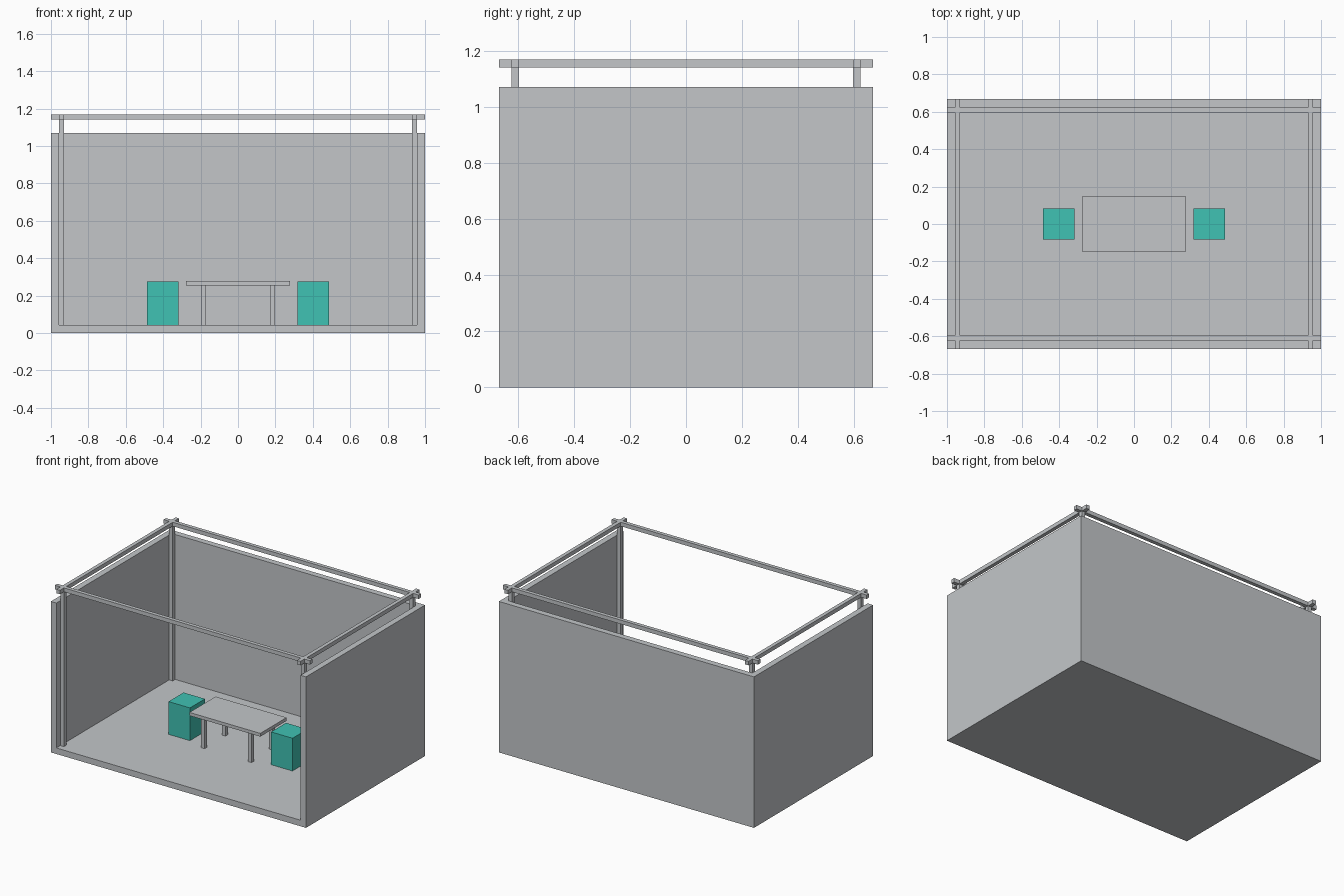
import bpy

if "Cube" in bpy.data.objects:
    bpy.data.objects.remove(bpy.data.objects["Cube"])


def material(name, rgb):
    m = bpy.data.materials.new(name)
    m.diffuse_color = (*rgb, 1.0)
    m.use_nodes = True
    m.node_tree.nodes["Principled BSDF"].inputs["Base Color"].default_value = m.diffuse_color
    return m


GREY = material("light_grey", (0.546, 0.565, 0.584))
TEAL = material("teal", (0.051, 0.539, 0.451))


def box(name, lo, hi, mat=GREY):
    """Axis-aligned box between two corners."""
    bpy.ops.mesh.primitive_cube_add(size=1, location=[(a + b) / 2 for a, b in zip(lo, hi)])
    ob = bpy.context.object
    ob.name = name
    ob.scale = [b - a for a, b in zip(lo, hi)]
    bpy.ops.object.transform_apply(location=False, rotation=False, scale=True)
    ob.data.materials.append(mat)
    return ob


X, Y, T = 1.0, 0.667, 0.043      # half width, half depth, wall thickness
WALL_TOP = 1.07
PX, PY, R = 0.943, 0.609, 0.0135  # post centres and half thickness
BEAM_LO, BEAM_HI = 1.14, 1.168

# Booth shell, open at the front: U-shaped walls and floor
box("floor", (-X + T, -Y, 0), (X - T, Y - T, T))
box("back_wall", (-X + T, Y - T, 0), (X - T, Y, WALL_TOP))
for side, s in (("left", -1), ("right", 1)):
    xs = sorted((s * X, s * (X - T)))
    box(side + "_wall", (xs[0], -Y, 0), (xs[1], Y, WALL_TOP))

# Corner posts carrying the top frame
for sx in (-1, 1):
    for sy in (-1, 1):
        x, y = sx * PX, sy * PY
        box("post", (x - R, y - R, T), (x + R, y + R, BEAM_LO))

# Crossing top beams that overhang the posts
for s in (-1, 1):
    box("long_beam", (-X, s * PY - R, BEAM_LO), (X, s * PY + R, BEAM_HI))
    box("cross_beam", (s * PX - R, -Y, BEAM_LO), (s * PX + R, Y, BEAM_HI))

# Table
box("table_top", (-0.278, -0.147, 0.255), (0.278, 0.147, 0.278))
for sx in (-1, 1):
    for sy in (-1, 1):
        x, y = sx * 0.184, sy * 0.117
        box("table_leg", (x - R, y - R, T), (x + R, y + R, 0.255))

# Block stools at either end of the table
for s in (-1, 1):
    box("stool", (s * 0.402 - 0.084, -0.084, T), (s * 0.402 + 0.084, 0.084, 0.275), TEAL)
